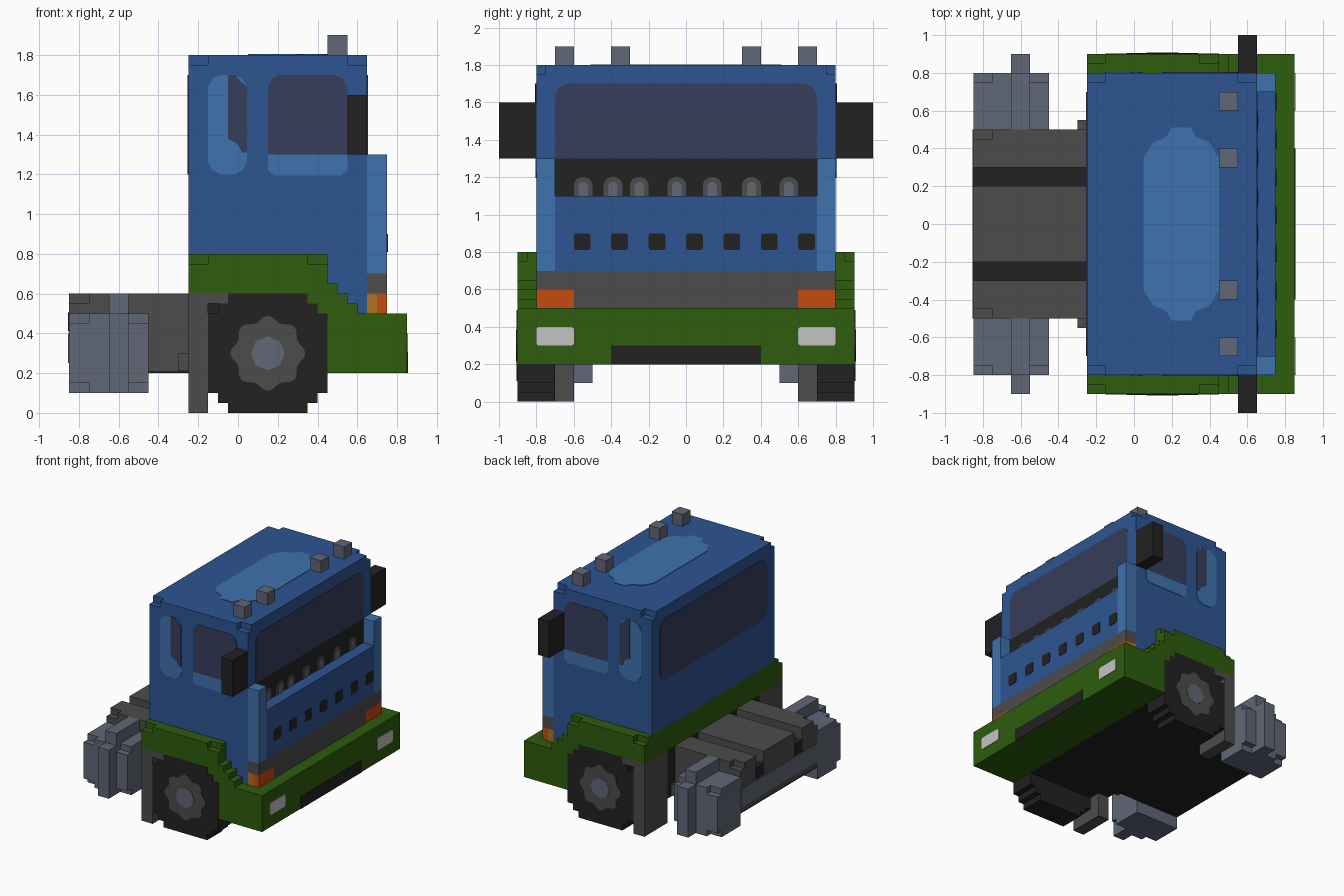
import bpy, bmesh, math

if "Cube" in bpy.data.objects:
    bpy.data.objects.remove(bpy.data.objects["Cube"])


def lin(c):
    c /= 255
    return c / 12.92 if c < 0.04045 else ((c + 0.055) / 1.055) ** 2.4


def material(name, r, g, b):
    m = bpy.data.materials.new(name)
    col = (lin(r), lin(g), lin(b), 1)
    m.diffuse_color = col
    m.use_nodes = True
    bsdf = next(n for n in m.node_tree.nodes if n.type == 'BSDF_PRINCIPLED')
    bsdf.inputs["Base Color"].default_value = col
    return m


BLUE = material("cab blue", 45, 85, 146)
SKY = material("light blue", 62, 114, 174)
GREEN = material("green", 46, 93, 13)
NAVY = material("window navy", 55, 61, 92)
GREY = material("dark grey", 76, 76, 76)
BLACK = material("black", 34, 34, 34)
SLATE = material("slate", 97, 103, 119)
ORANGE = material("orange", 200, 74, 14)
AMBER = material("amber", 174, 114, 32)
WHITE = material("lamp white", 196, 196, 196)


def build(name, mat, prisms):
    """One object from prisms: (outline, axis, low, high)."""
    bm = bmesh.new()
    for outline, axis, lo, hi in prisms:
        put = {'x': lambda a, b, h: (h, a, b), 'y': lambda a, b, h: (a, h, b),
               'z': lambda a, b, h: (a, b, h)}[axis]
        low = [bm.verts.new(put(a, b, lo)) for a, b in outline]
        high = [bm.verts.new(put(a, b, hi)) for a, b in outline]
        bm.faces.new(low)
        bm.faces.new(high)
        n = len(low)
        for i in range(n):
            j = (i + 1) % n
            bm.faces.new((low[i], low[j], high[j], high[i]))
    bmesh.ops.recalc_face_normals(bm, faces=bm.faces)
    me = bpy.data.meshes.new(name)
    bm.to_mesh(me)
    bm.free()
    me.materials.append(mat)
    ob = bpy.data.objects.new(name, me)
    bpy.context.collection.objects.link(ob)
    return ob


def rect(a0, a1, b0, b1):
    return [(a0, b0), (a1, b0), (a1, b1), (a0, b1)]


def rounded(a0, a1, b0, b1, r=0.04, bottom=True):
    """Rectangle with small cut corners."""
    k = r * 0.35
    top = [(a1, b1 - r), (a1 - k, b1 - k), (a1 - r, b1), (a0 + r, b1), (a0 + k, b1 - k), (a0, b1 - r)]
    if not bottom:
        return [(a0, b0), (a1, b0)] + top
    return [(a0, b0 + r), (a0 + k, b0 + k), (a0 + r, b0), (a1 - r, b0), (a1 - k, b0 + k), (a1, b0 + r)] + top


def notched(a0, a1, b0, b1, na, nb):
    """Rectangle with square steps taken out of its corners."""
    return [(a0, b0 + nb), (a0 + na, b0 + nb), (a0 + na, b0), (a1 - na, b0), (a1 - na, b0 + nb), (a1, b0 + nb),
            (a1, b1 - nb), (a1 - na, b1 - nb), (a1 - na, b1), (a0 + na, b1), (a0 + na, b1 - nb), (a0, b1 - nb)]


def stepped_disc(cx, cz, r):
    """Round outline made of square steps."""
    q = [(r, r - .2), (r - .05, r - .2), (r - .05, r - .15 + .1), (r - .1, r - .05), (r - .1, r)]
    q = [(r, .2), (r - .05, .2), (r - .05, .25), (r - .1, .25), (r - .1, r)]
    pts = q + [(-a, b) for a, b in reversed(q)]
    pts += [(-a, -b) for a, b in reversed(pts)][::-1][:5] + [(a, -b) for a, b in reversed(q)]
    return [(cx + a, cz + b) for a, b in pts]


def box(x0, x1, y0, y1, z0, z1):
    return (rect(x0, x1, y0, y1), 'z', z0, z1)


def span(s, a, b):
    return tuple(sorted((s * a, s * b)))


T = 0.004  # plate thickness

# Cab with stepped roof corners
build("cab", BLUE, [box(-.25, .65, -.8, .8, .8, 1.75), box(.45, .65, -.8, .8, .5, .8),
                    box(-.2, .45, -.75, .75, .6, .8),
                    (notched(-.25, .65, -.8, .8, .1, .05), 'z', 1.75, 1.8)])
build("roof_panel", SKY, [([(.05, -.35), (.1, -.43), (.17, -.46), (.2, -.51), (.3, -.51), (.33, -.46), (.4, -.43),
                            (.45, -.35), (.45, .35), (.4, .43), (.33, .46), (.3, .51), (.2, .51), (.17, .46),
                            (.1, .43), (.05, .35)], 'z', 1.8 - T, 1.8 + T)])
build("roof_lamps", SLATE, [box(.45, .55, y, y + .1, 1.8, 1.9) for y in (-.7, -.4, .3, .6)])

# Windscreen, rear window and black scuttle panel
build("windscreen", NAVY, [(rounded(-.7, .7, 1.3, 1.7, .06, False), 'x', .65 - T, .65 + T)])
build("rear_window", NAVY, [(rounded(-.7, .7, 1.2, 1.7, .06), 'x', -.25 - T, -.25 + T)])
build("scuttle_panel", BLACK, [(rect(-.7, .7, 1.1, 1.3), 'x', .65 - T, .65 + T)])
chrome_y = (-.55, -.39, -.25, -.05, .14, .35, .55)
build("scuttle_trim", GREY, [(rounded(y - .05, y + .05, 1.1, 1.2, .035, False), 'x', .65, .657) for y in chrome_y])
build("scuttle_trim_centres", SLATE,
      [(rounded(y - .025, y + .025, 1.1, 1.175, .02, False), 'x', .65, .659) for y in chrome_y])

# Bonnet, corner pillars, grille and bumper
build("bonnet", BLUE, [box(.65, .75, -.7, .7, .7, 1.1)])
build("bonnet_vents", BLACK, [(rounded(y, y + .09, .81, .9, .012), 'x', .75 - T, .75 + T)
                              for y in (-.6, -.4, -.2, 0, .2, .4, .6)])
build("grille", GREY, [box(.65, .75, -.8, .8, .6, .7), box(.65, .75, -.6, .6, .5, .6)])
build("bumper", GREEN, [box(.45, .85, -.9, .9, .2, .5)])
build("bumper_intake", BLACK, [(rect(-.4, .4, .2, .3), 'x', .85 - T, .85 + T)])

# Green skirt across the rear of the cab
build("rear_skirt", GREEN, [box(-.25, -.2, -.8, .8, .6, .8)])

# Underbody, chassis deck with grooves, and rails
build("underbody", BLACK, [box(-.15, .45, -.7, .7, .2, .6), box(-.25, -.15, -.6, .6, .2, .6)])
build("chassis", GREY, [box(-.85, -.25, -.5, .5, .21, .5), box(-.85, -.25, -.2, .2, .5, .6),
                        box(-.3, -.25, -.55, .55, .21, .3)])
build("chassis_underside", BLACK, [box(-.85, -.25, -.5, .5, .2, .21)])
build("rear_axle", SLATE, [(rect(-.5, .5, .25, .4), 'x', -.85 - T, -.85 + T)])

for s, side in ((-1, "front"), (1, "back")):
    def sbox(x0, x1, y0, y1, z0, z1):
        return box(x0, x1, *span(s, y0, y1), z0, z1)

    # Side windows
    y = span(s, .8 - T, .8 + T)
    yo = span(s, .8 - T, .8 + 1.5 * T)
    build("small_window_frame_" + side, SKY, [(rounded(-.15, .045, 1.2, 1.7, .06), 'y', *y)])
    build("small_window_glass_" + side, NAVY,
          [([(-.05, 1.38), (0, 1.35), (.02, 1.31), (.045, 1.31), (.045, 1.64), (0, 1.68), (-.01, 1.7), (-.05, 1.7)],
            'y', *yo)])
    build("door_window_" + side, NAVY, [(rounded(.15, .55, 1.3, 1.7, .06, False), 'y', *y)])
    build("door_sill_" + side, SKY, [([(.15, 1.3), (.15, 1.22), (.18, 1.195), (.52, 1.195), (.55, 1.22), (.55, 1.3)],
                                      'y', *y)])
    build("mirror_" + side, BLACK, [sbox(.55, .65, .8, 1, 1.3, 1.6)])

    # Corner pillar and lamps
    build("corner_pillar_" + side, SKY, [sbox(.65, .75, .7, .8, .7, 1.3)])
    build("indicator_" + side, ORANGE, [sbox(.7, .75, .6, .8, .5, .6)])
    build("side_marker_" + side, AMBER, [sbox(.65, .7, .6, .8, .5, .6)])
    build("headlamp_" + side, WHITE, [(rounded(*span(s, .6, .8), .3, .4, .012), 'x', .85 - T, .85 + T)])

    # Fender with stepped front end
    build("fender_" + side, GREEN, [sbox(-.25, .45, .8, .9, .6, .75), sbox(-.25, .45, .8, .85, .75, .8),
                                    sbox(-.15, .35, .85, .9, .75, .8), sbox(.3, .45, .7, .9, .45, .6),
                                    sbox(.45, .5, .8, .9, .5, .65), sbox(.5, .55, .8, .9, .5, .6),
                                    sbox(.55, .6, .8, .9, .5, .55)])

    # Mud flap and wheel
    build("mud_flap_" + side, GREY, [sbox(-.25, -.15, .6, .9, 0, .6), sbox(-.15, -.05, .7, .9, .55, .6)])
    build("wheel_" + side, BLACK, [(stepped_disc(.15, .3, .3), 'y', *span(s, .7, .902))])
    rim = []
    for i in range(48):
        a = 2 * math.pi * i / 48
        r = .175 + .014 * math.cos(8 * a)
        rim.append((.15 + r * math.cos(a), .3 + r * math.sin(a)))
    build("wheel_rim_" + side, GREY, [(rim, 'y', *span(s, .9, .905))])
    build("wheel_hub_" + side, SLATE, [([(.15 + .085 * math.cos(i * math.pi / 4), .3 + .085 * math.sin(i * math.pi / 4))
                                         for i in range(8)], 'y', *span(s, .9, .908))])

    # Chassis deck rails beside the groove, with a stepped outer corner
    build("deck_rail_" + side, GREY, [sbox(-.85, -.25, .3, .45, .5, .6), sbox(-.85, -.75, .45, .5, .5, .55),
                                      sbox(-.75, -.25, .45, .5, .5, .6)])
    build("groove_rail_" + side, BLACK, [sbox(-.85 - T, -.25, .2, .3, .41, .5 + T)])

    # Side tank with stepped ends and a raised middle strap
    build("tank_" + side, SLATE, [(notched(-.85, -.45, .1, .5, .1, .05), 'y', *span(s, .75, .8)),
                                  sbox(-.85, -.45, .5, .75, .1, .5)])
    build("tank_strap_" + side, SLATE, [sbox(-.65, -.55, .5, .8, .1, .6), sbox(-.65, -.55, .8, .9, .1, .5)])
